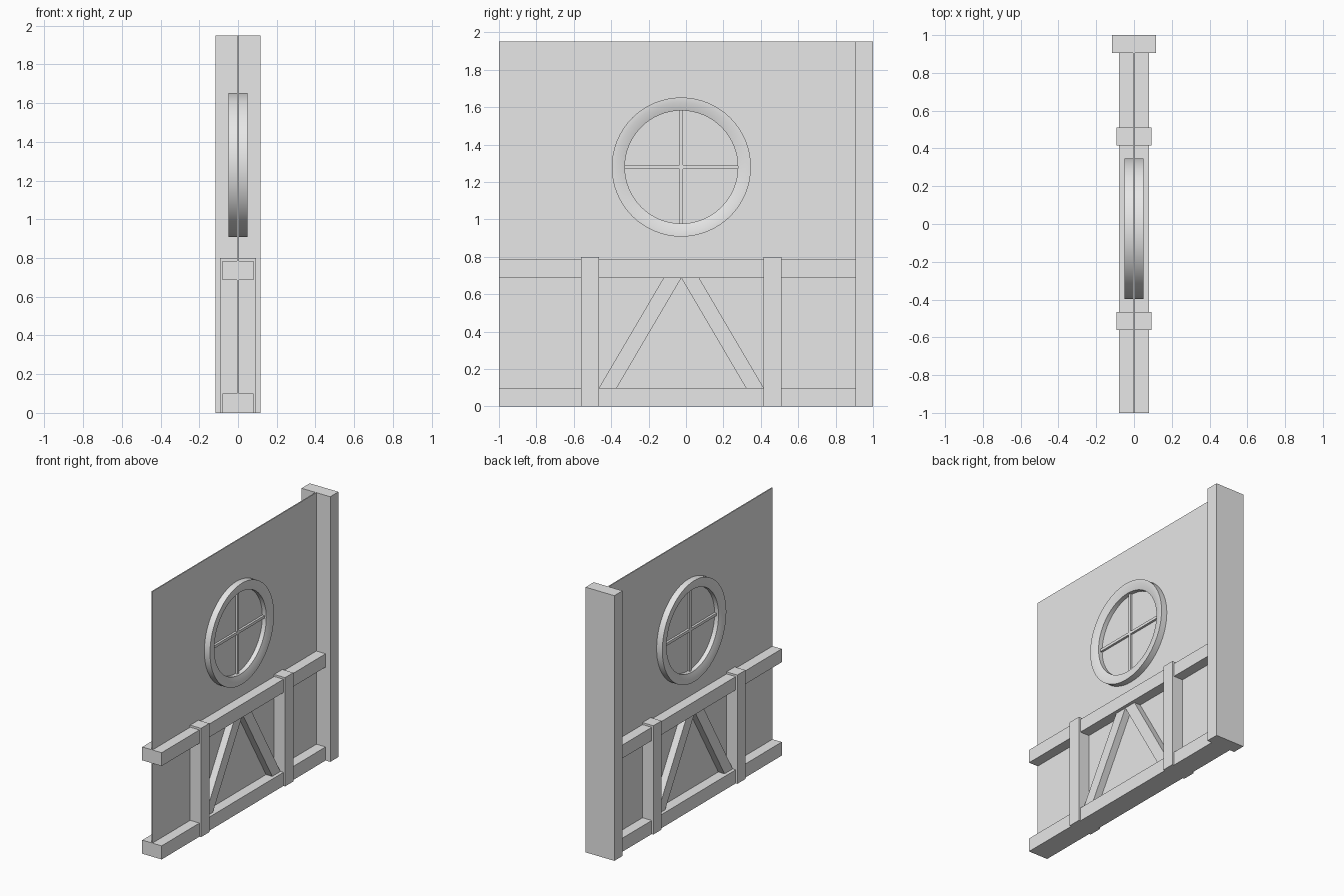
import bpy, bmesh, math
from mathutils import Matrix

old = bpy.data.objects.get("Cube")
if old:
    bpy.data.objects.remove(old, do_unlink=True)

grey = bpy.data.materials.new("plain_grey")
grey.use_nodes = True
grey.diffuse_color = (0.8, 0.8, 0.8, 1)
grey.node_tree.nodes["Principled BSDF"].inputs["Base Color"].default_value = (0.8, 0.8, 0.8, 1)

MID_Y, WINDOW_Z = -0.025, 1.28
END_Y = 0.905          # inner face of the end post
HEIGHT = 1.95


def finish(name, bm):
    bmesh.ops.recalc_face_normals(bm, faces=bm.faces)
    mesh = bpy.data.meshes.new(name)
    bm.to_mesh(mesh)
    bm.free()
    mesh.materials.append(grey)
    obj = bpy.data.objects.new(name, mesh)
    bpy.context.collection.objects.link(obj)
    return obj


def slab(name, outline, half):
    """Extrude a (y, z) outline from -half to +half along x."""
    bm = bmesh.new()
    face = bm.faces.new([bm.verts.new((-half, y, z)) for y, z in outline])
    ext = bmesh.ops.extrude_face_region(bm, geom=[face])["geom"]
    verts = [v for v in ext if isinstance(v, bmesh.types.BMVert)]
    bmesh.ops.translate(bm, verts=verts, vec=(2 * half, 0, 0))
    return finish(name, bm)


def box(name, y0, y1, z0, z1, half):
    return slab(name, [(y0, z0), (y1, z0), (y1, z1), (y0, z1)], half)


# Wall panel and end post
box("wall_panel", -1, END_Y, 0, HEIGHT, 0.004)
box("end_post", END_Y, 1, 0, HEIGHT, 0.117)

# Horizontal beams
box("bottom_beam", -1, END_Y, 0, 0.1, 0.079)
box("middle_beam", -1, END_Y, 0.687, 0.785, 0.079)

# Short posts and slanted braces, mirrored about the middle
for side, label in ((-1, "front"), (1, "back")):
    def at(d):
        return MID_Y + side * d
    box(label + "_short_post", at(0.44), at(0.536), 0, 0.8, 0.092)
    slab(label + "_brace",
         [(at(0.44), 0.1), (at(0.345), 0.1), (at(0), 0.687), (at(0.095), 0.687)], 0.055)

# Round window frame: a chamfered profile swept about the x axis
profile = [(0.05, 0.372), (0.05, 0.345), (0.036, 0.302),
           (-0.036, 0.302), (-0.05, 0.345), (-0.05, 0.372)]
bm = bmesh.new()
loop = [bm.verts.new((x, 0, r)) for x, r in profile]
edges = [bm.edges.new((a, b)) for a, b in zip(loop, loop[1:] + loop[:1])]
bmesh.ops.spin(bm, geom=loop + edges, cent=(0, 0, 0), axis=(1, 0, 0),
               angle=math.tau, steps=64, use_merge=True)
bmesh.ops.remove_doubles(bm, verts=bm.verts, dist=0.0005)
bmesh.ops.transform(bm, matrix=Matrix.Translation((0, MID_Y, WINDOW_Z)), verts=bm.verts)
frame = finish("window_frame", bm)
bpy.ops.object.select_all(action="DESELECT")
frame.select_set(True)
bpy.context.view_layer.objects.active = frame
bpy.ops.object.shade_smooth_by_angle(angle=math.radians(30))

# Window bars
box("upright_bar", MID_Y - 0.01, MID_Y + 0.01, WINDOW_Z - 0.303, WINDOW_Z + 0.303, 0.02)
box("cross_bar", MID_Y - 0.303, MID_Y + 0.303, WINDOW_Z - 0.01, WINDOW_Z + 0.01, 0.02)
